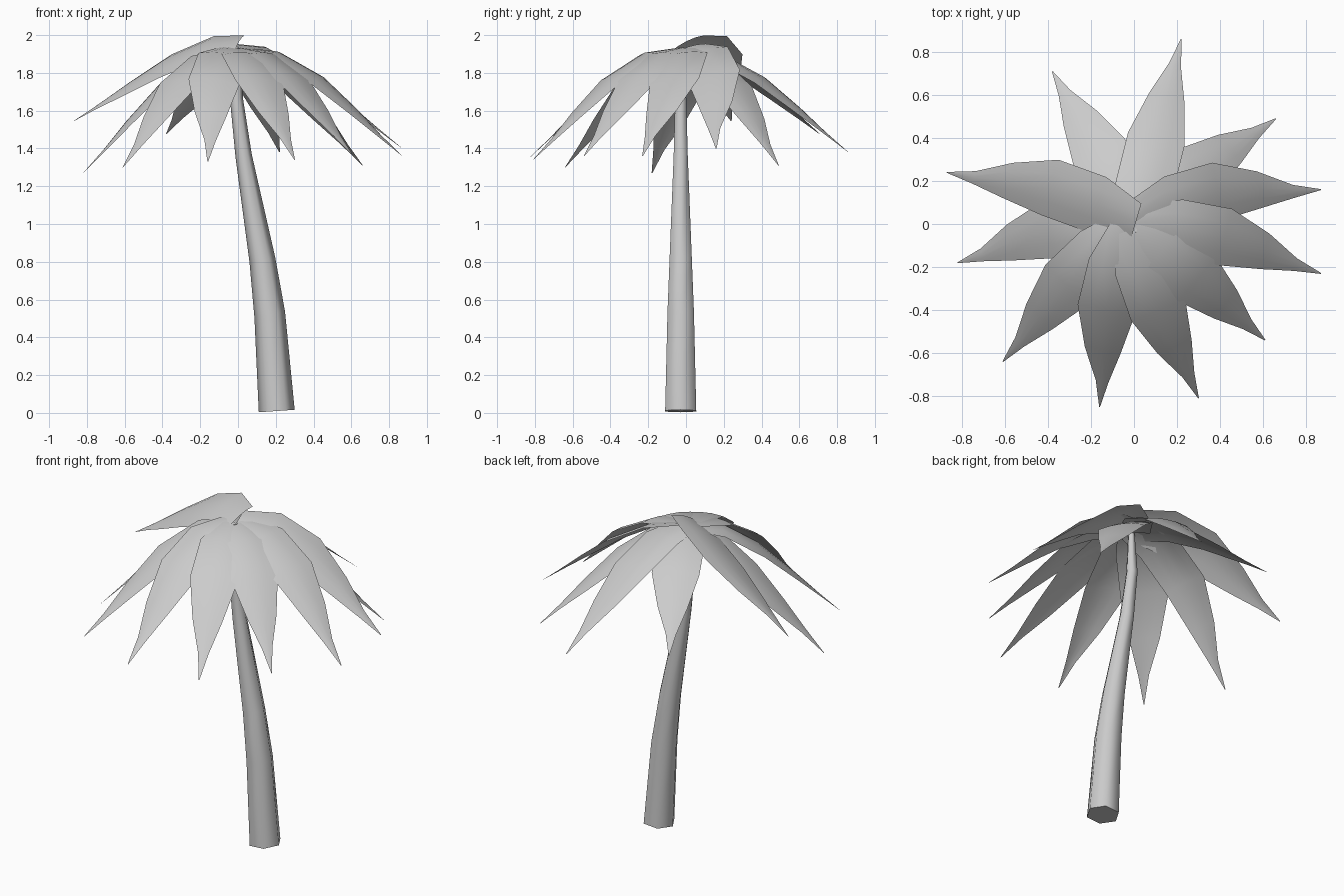
import bpy, bmesh, math
from mathutils import Vector

if "Cube" in bpy.data.objects:
    bpy.data.objects.remove(bpy.data.objects["Cube"])


def finish(bm, name, angle):
    bmesh.ops.recalc_face_normals(bm, faces=bm.faces)
    mesh = bpy.data.meshes.new(name)
    bm.to_mesh(mesh)
    bm.free()
    ob = bpy.data.objects.new(name, mesh)
    bpy.context.collection.objects.link(ob)
    bpy.ops.object.select_all(action='DESELECT')
    ob.select_set(True)
    bpy.context.view_layer.objects.active = ob
    bpy.ops.object.shade_smooth_by_angle(angle=math.radians(angle))
    return ob


# Leaning six-sided trunk: (x, z, radius) rings
TRUNK = [(0.205, 0.01, 0.095), (0.168, 0.52, 0.081), (0.129, 0.81, 0.068),
         (0.03, 1.36, 0.043), (-0.008, 1.66, 0.034), (-0.004, 1.93, 0.018)]
bm = bmesh.new()
rings = []
for x, z, r in TRUNK:
    ring = []
    for i in range(6):
        a = i * math.pi / 3
        dx = r * math.cos(a)
        lean = 0.07 * dx if z < 0.1 else 0.2 * dx   # rings tilt with the lean
        ring.append(bm.verts.new((x + dx, -0.028 + r * math.sin(a), z + lean)))
    rings.append(ring)
for lo, hi in zip(rings, rings[1:]):
    for i in range(6):
        j = (i + 1) % 6
        bm.faces.new((lo[i], lo[j], hi[j], hi[i]))
bm.faces.new(rings[0])
bm.faces.new(rings[-1])
finish(bm, "trunk", 65)
for v in bpy.data.objects["trunk"].data.vertices:
    v.co.z = max(v.co.z, 0.0)

# Frond stations: fraction along, half width, fraction of drop, share of sideways bow
STATIONS = [(0.0, 0.095, 0.0, 0.35), (0.21, 0.135, 0.05, 0.8), (0.47, 0.135, 0.28, 1.0),
            (0.69, 0.085, 0.57, 0.65), (0.86, 0.03, 0.81, 0.2), (1.0, 0.002, 1.0, 0.0)]

# Fronds: tip x, y, z, base height, bow to the left, lift of the left edge
FRONDS = [
    (0.22, 0.86, 1.38, 1.92, 0.00, 0.01), (0.66, 0.49, 1.31, 1.90, 0.03, 0.00),
    (0.87, 0.16, 1.40, 1.93, 0.09, 0.045), (0.87, -0.23, 1.36, 1.925, 0.06, 0.02),
    (0.61, -0.54, 1.36, 1.925, 0.01, 0.00), (0.30, -0.81, 1.34, 1.925, -0.03, -0.01),
    (-0.16, -0.85, 1.33, 1.925, -0.055, -0.02), (-0.61, -0.64, 1.30, 1.92, -0.04, -0.01),
    (-0.82, -0.18, 1.27, 1.91, -0.07, -0.01), (-0.87, 0.24, 1.545, 1.96, -0.07, -0.065),
    (-0.38, 0.71, 1.475, 1.91, -0.02, 0.00),
]


def frond(index, tx, ty, tz, base, bow, lift):
    centre = Vector((0, -0.02, 0))
    span = Vector((tx, ty, 0)) - centre
    left = Vector((-span.y, span.x, 0)).normalized()
    bm = bmesh.new()
    rows = []
    for t, w, drop, share in STATIONS:
        mid = centre + span * t + left * bow * share
        mid.z = base - (base - tz) * drop
        row = []
        for s in (-1, -0.5, 0, 0.5, 1):
            p = mid + left * (w * s)
            p.z += (w / 0.135) * (lift * s + 0.012 - 0.022 * s * s)
            row.append(bm.verts.new(p))
        rows.append(row)
    for a, b in zip(rows, rows[1:]):
        for i in range(4):
            bm.faces.new((a[i], a[i + 1], b[i + 1], b[i]))
    finish(bm, f"palm_frond_{index}", 60)


for n, data in enumerate(FRONDS, 1):
    frond(n, *data)
